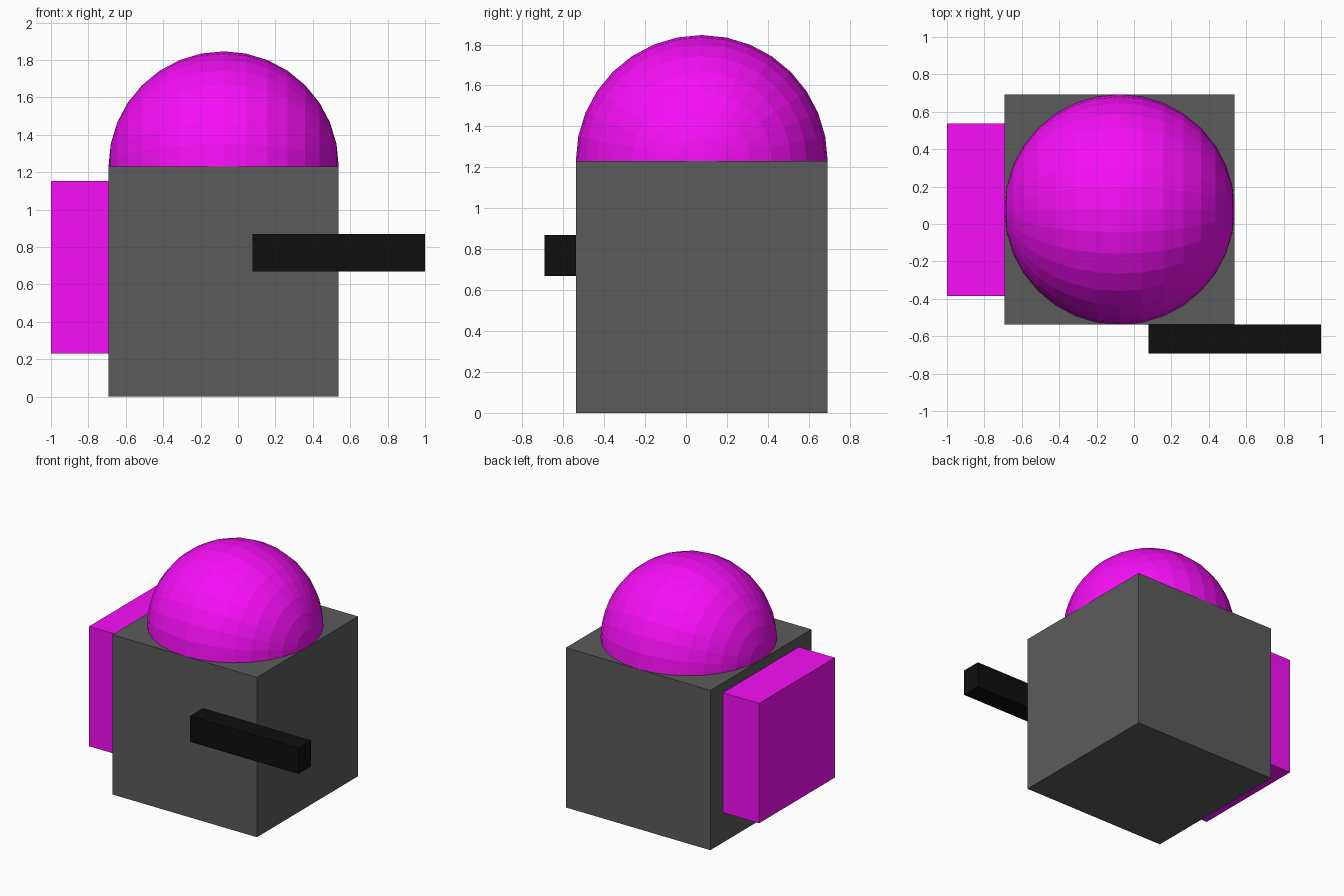
import bpy
from math import radians

if "Cube" in bpy.data.objects:
    bpy.data.objects.remove(bpy.data.objects["Cube"])

U = 2 / 13  # grid unit: the model is 13 units wide


def material(name, rgb):
    m = bpy.data.materials.new(name)
    m.diffuse_color = (*rgb, 1)
    m.use_nodes = True
    m.node_tree.nodes["Principled BSDF"].inputs["Base Color"].default_value = m.diffuse_color
    return m


magenta = material("magenta", (0.93, 0.0045, 0.93))
dark_grey = material("dark_grey", (0.105, 0.105, 0.105))
black = material("black", (0.0045, 0.0045, 0.0045))


def box(name, low, high, mat):
    centre = [(a + b) / 2 for a, b in zip(low, high)]
    bpy.ops.mesh.primitive_cube_add(size=1, location=centre)
    ob = bpy.context.object
    ob.name = name
    ob.scale = [b - a for a, b in zip(low, high)]
    bpy.ops.object.transform_apply(location=False, rotation=False, scale=True)
    ob.data.materials.append(mat)
    return ob


# Cubic body
box("body", (-4.5 * U, -3.5 * U, 0), (3.5 * U, 4.5 * U, 8 * U), dark_grey)

# Pack on the left side
box("side_pack", (-6.5 * U, -2.5 * U, 1.5 * U), (-4.5 * U, 3.5 * U, 7.5 * U), magenta)

# Bar across the front, sticking out to the right
box("front_bar", (0.5 * U, -4.5 * U, 0.67), (6.5 * U, -3.5 * U, 0.87), black)

# Faceted dome: sphere half sunk into the body, poles along x
bpy.ops.mesh.primitive_uv_sphere_add(
    segments=32, ring_count=16, radius=4 * U,
    location=(-0.5 * U, 0.5 * U, 8 * U), rotation=(0, radians(90), 0))
dome = bpy.context.object
dome.name = "dome"
dome.data.materials.append(magenta)
